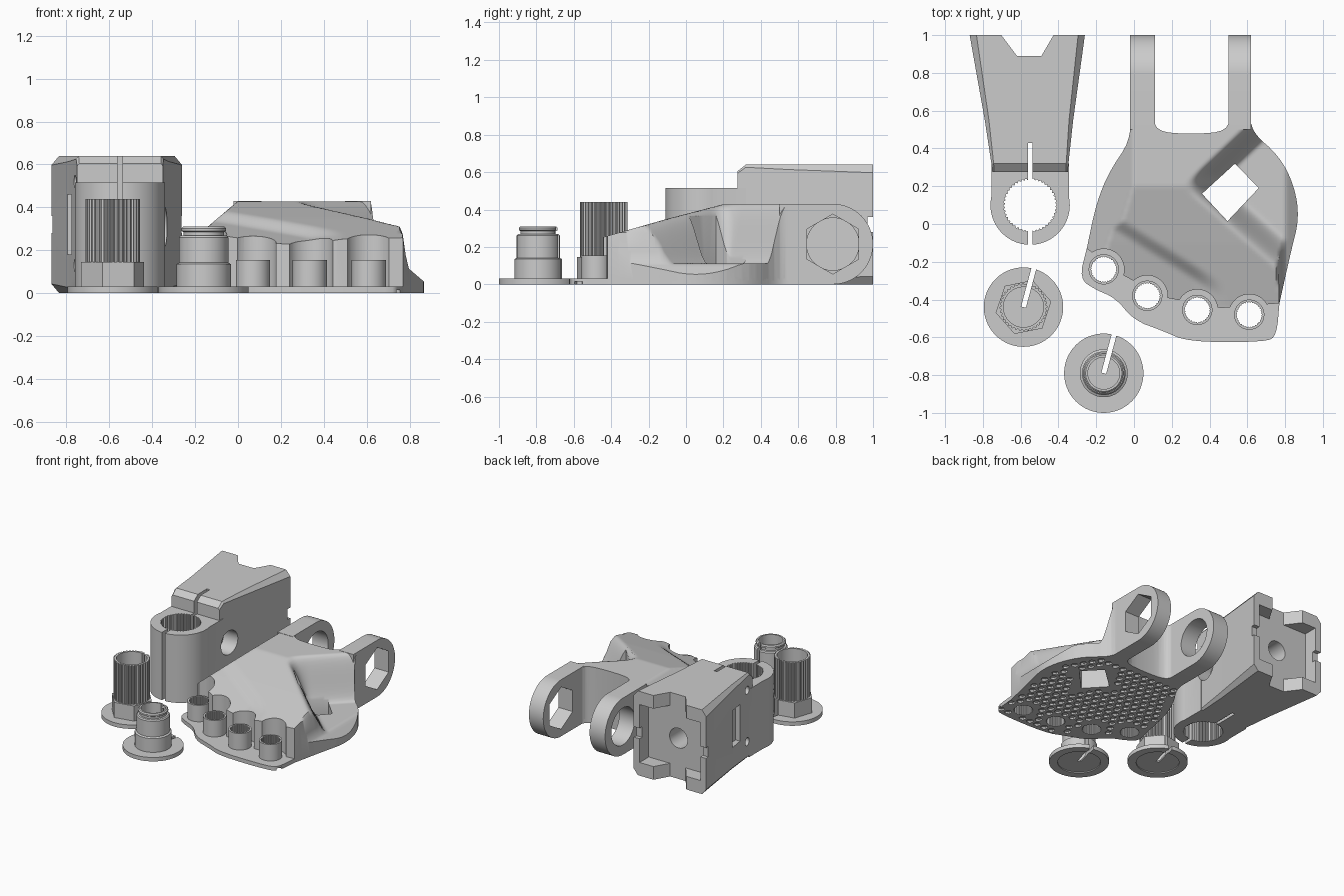
import bpy, bmesh, math
from mathutils import Matrix

cube = bpy.data.objects.get("Cube")
if cube:
    bpy.data.objects.remove(cube, do_unlink=True)

grey = bpy.data.materials.new("plain_grey")
grey.use_nodes = True
shade = (0.6, 0.6, 0.6, 1)
grey.diffuse_color = shade
grey.node_tree.nodes["Principled BSDF"].inputs["Base Color"].default_value = shade


# ---------- helpers ----------
def finish(name, bm):
    bmesh.ops.recalc_face_normals(bm, faces=bm.faces)
    if bm.calc_volume(signed=True) < 0:
        bmesh.ops.reverse_faces(bm, faces=bm.faces)
    mesh = bpy.data.meshes.new(name)
    bm.to_mesh(mesh)
    bm.free()
    mesh.materials.append(grey)
    obj = bpy.data.objects.new(name, mesh)
    bpy.context.collection.objects.link(obj)
    return obj


def loft(name, sections):
    """Closed solid through matching rings of points."""
    bm = bmesh.new()
    rings = [[bm.verts.new(p) for p in ring] for ring in sections]
    n = len(rings[0])
    for a, b in zip(rings, rings[1:]):
        for i in range(n):
            j = (i + 1) % n
            bm.faces.new((a[i], a[j], b[j], b[i]))
    bm.faces.new(rings[0][::-1])
    bm.faces.new(rings[-1])
    return finish(name, bm)


def prism(name, outline, z0, z1):
    return loft(name, [[(x, y, z) for x, y in outline] for z in (z0, z1)])


def prism_x(name, outline, x0, x1):
    return loft(name, [[(x, y, z) for y, z in outline] for x in (x0, x1)])


def box(name, lo, hi):
    return prism(name, [(lo[0], lo[1]), (hi[0], lo[1]), (hi[0], hi[1]), (lo[0], hi[1])], lo[2], hi[2])


def circle(cx, cy, r, n=64, turn=0.0):
    return [(cx + r * math.cos(turn + math.tau * i / n), cy + r * math.sin(turn + math.tau * i / n))
            for i in range(n)]


def gear(cx, cy, r0, r1, teeth):
    """Toothed outline with square-sided splines."""
    pts = []
    for i in range(teeth * 4):
        r = r1 if i % 4 < 2 else r0
        a = math.tau * i / (teeth * 4)
        pts.append((cx + r * math.cos(a), cy + r * math.sin(a)))
    return pts


def lathe(name, cx, cy, profile):
    return loft(name, [[(x, y, z) for x, y in circle(cx, cy, r)] for r, z in profile])


def boolean(obj, tool, operation="DIFFERENCE"):
    mod = obj.modifiers.new("cut", "BOOLEAN")
    mod.object, mod.operation, mod.solver = tool, operation, "EXACT"
    bpy.context.view_layer.objects.active = obj
    bpy.ops.object.modifier_apply(modifier=mod.name)
    bpy.data.objects.remove(tool, do_unlink=True)


def smooth(obj, angle=35):
    bpy.ops.object.select_all(action="DESELECT")
    obj.select_set(True)
    bpy.context.view_layer.objects.active = obj
    bpy.ops.object.shade_smooth_by_angle(angle=math.radians(angle))


def round_off(pts, times=2):
    """Corner cutting on an open path."""
    for _ in range(times):
        new = [pts[0]]
        for (ax, ay), (bx, by) in zip(pts, pts[1:]):
            new += [(ax * .75 + bx * .25, ay * .75 + by * .25), (ax * .25 + bx * .75, ay * .25 + by * .75)]
        pts = new + [pts[-1]]
    return pts


def step(a, b, t):
    t = min(1, max(0, (t - a) / (b - a)))
    return t * t * (3 - 2 * t)


# ---------- bracket: sculpted body on a thin plate ----------
right_side = round_off([(.77, -.42), (.83, -.15), (.875, .03), (.85, .2), (.77, .36), (.62, .49), (.62, .6)])
fork_gap = round_off([(.5, .6), (.5, .49), (.3, .475), (.11, .49), (.11, .6)])
left_side = round_off([(-.02, .6), (-.02, .44), (-.13, .28), (-.2, .11), (-.25, -.13)])
back = right_side + fork_gap + left_side
body_front = [(-.08, -.26), (.17, -.39), (.46, -.445)]
toe = round_off([(-.25, -.13), (-.29, -.29), (-.2, -.35), (-.1, -.39), (0, -.51), (.15, -.565),
                 (.29, -.625), (.7, -.625), (.755, -.59), (.77, -.42)])
bosses = [(-.16, -.24), (.07, -.38), (.335, -.455), (.61, -.48)]


def top_height(x, y):
    h = .25 + .1 * min(1, max(0, (y + .45) / .35)) + .078 * min(1, max(0, (y + .1) / .3))
    crease = .53 * (x + .2) + .85 * (y - .08)
    h -= .035 * (1 - step(-.05, .03, crease)) * (1 - step(.3, .5, x))
    h = min(h, max(.2, .43 + .85 * x))
    # scooped pocket beside the fork arm
    u = .687 * (x - .25) - .726 * (y - .2)
    w = .66 * (x - .5) + .75 * (y + .02)
    mask = step(0, .13, u) * step(0, .16, w)
    h += (.11 - h) * mask
    return min(h, max(.05, .12 - .86 * (x - .79), .26 - 7 * (x - .77)))


columns = [-.32 + i * .0145 for i in range(86)]
rows = [-.5 + i * .0147 for i in range(79)]
body = loft("bracket_body", [[(columns[0], y, .02)] + [(x, y, top_height(x, y)) for x in columns]
                             + [(columns[-1], y, .02)] for y in rows])
boolean(body, prism("outline", back + body_front, -.1, .8), "INTERSECT")
plate = prism("bracket_plate", back + toe[1:-1], 0, .03)

# Square window through body and plate
for part in (body, plate):
    boolean(part, prism("window", [(.535, .32), (.66, .19), (.495, .015), (.36, .16)], -.1, .8))

# Scallops behind each boss, and the splined bosses
for i, (x, y) in enumerate(bosses):
    boolean(body, prism("scallop", circle(x, y, .108, 48), -.1, .8))
    boss = prism(f"boss_{i + 1}", circle(x, y, .08), .01, .155)
    for part in (boss, plate):
        boolean(part, prism("bore", gear(x, y, .064, .068, 32), -.1, .3))
    smooth(boss, 30)

# Hexagonal grip dimples in the underside
bm = bmesh.new()
pitch = .066
for row in range(20):
    for col in range(18):
        x, y = -.25 + (col + row % 2 / 2) * pitch, -.57 + row * pitch * .87
        low = -.19 + .13 * step(0, .4, y) + .2 * step(-.3, -.6, y)
        high = .8 - .1 * step(.15, .4, y) - .1 * abs(y)
        near_hole = any(math.hypot(x - a, y - b) < .11 for a, b in bosses)
        near_window = abs(x - .51) + abs(y - .165) < .22
        behind_toe = y > -.31 - .75 * (x + .1)
        if low < x < high and y < .44 and behind_toe and not near_hole and not near_window:
            bmesh.ops.create_cone(bm, cap_ends=True, segments=6, radius1=.026, radius2=.026, depth=.03,
                                  matrix=Matrix.Translation((x, y, 0)))
boolean(plate, finish("dimples", bm))
smooth(body, 38)
smooth(plate, 30)

# Fork arms with round ends: plain hole on one, hexagonal hole on the other
ey, ez, er = .785, .215, .215
arm_side = [(.5, 0)] + [(ey + er * math.sin(a), ez - er * math.cos(a))
                        for a in [math.pi * i / 32 for i in range(33)]] + [(.5, 2 * er)]
for name, x0, x1, hole in (("right_fork_arm", -.02, .11, circle(ey, ez, .14)),
                           ("left_fork_arm", .5, .62, circle(ey, ez, .16, 6, math.pi / 6))):
    arm = prism_x(name, arm_side, x0, x1)
    boolean(arm, prism_x("hole", hole, x0 - .1, x1 + .1))
    smooth(arm, 30)


# ---------- clamp block ----------
def block_section(y, left, right, top, c):
    return [(left + c, y, 0), (right - c, y, 0), (right, y, c * 1.2), (right, y, top - c * 1.2),
            (right - c, y, top), (left + c, y, top), (left, y, top - c * 1.2), (left, y, c * 1.2)]


block = loft("clamp_block", [block_section(.275, -.75, -.35, .605, .01), block_section(.32, -.755, -.347, .64, .012),
                             block_section(.55, -.79, -.322, .64, .022), block_section(1, -.87, -.26, .64, .036)])
boolean(block, box("neck", (-.755, .1, 0), (-.345, .32, .515)), "UNION")
cx, cy = -.55, .1
boolean(block, prism("ring", circle(cx, cy, .21, 96), 0, .515), "UNION")
cutters = [
    prism("bore", gear(cx, cy, .134, .141, 44), -.1, .7),
    box("slit", (cx - .012, -.2, -.1), (cx + .012, .43, .8)),
    prism("rear_notch", [(-.71, 1.01), (-.62, .89), (-.49, .89), (-.42, 1.01)], -.1, .8),
    box("rear_pocket", (-.82, .89, .1), (-.31, 1.1, .54)),
    box("rear_slot", (-1, .97, .28), (-.1, 1.1, .36)),
    box("side_window", (-1, .46, .18), (-.74, .58, .46)),
    prism_x("bolt_recess", circle(.38, .31, .09), -.45, 0),
    prism_x("upper_pin_hole", circle(.35, .52, .03, 24), -1, -.7),
    prism_x("lower_pin_hole", circle(.35, .13, .03, 24), -1, -.7),
    loft("rear_hole", [[(x, y, z) for x, z in circle(-.56, .31, .075, 48)] for y in (.6, 1.1)]),
]
for cutter in cutters:
    boolean(block, cutter)
smooth(block, 20)


# ---------- two flanged bushings ----------
def cut_bushing(parts, x, y, bore):
    """Hollow from above, recess below and a radial slit."""
    for part in parts:
        boolean(part, prism("bore", circle(x, y, bore), .022, .6))
        boolean(part, prism("recess", circle(x, y, .15), -.1, .008))
        slit = box("slit", (-.013, 0, -.1), (.013, .3, .6))
        slit.data.transform(Matrix.Translation((x, y, 0)) @ Matrix.Rotation(math.radians(-15), 4, "Z"))
        boolean(part, slit)
        smooth(part, 30)


sx, sy = -.585, -.44
splined = [prism("splined_bushing_flange", circle(sx, sy, .21, 96), 0, .03),
           prism("splined_bushing_hex_collar", circle(sx, sy, .15, 6, .2), .025, .145),
           prism("splined_bushing_sleeve", gear(sx, sy, .119, .127, 36), .14, .44)]
cut_bushing(splined, sx, sy, .106)

px, py = -.16, -.79
plain = [lathe("stepped_bushing", px, py,
               [(.21, 0), (.21, .03), (.127, .03), (.127, .135), (.115, .142), (.115, .26), (.108, .268),
                (.095, .27), (.095, .285), (.104, .29), (.104, .302), (.096, .31)])]
cut_bushing(plain, px, py, .084)
